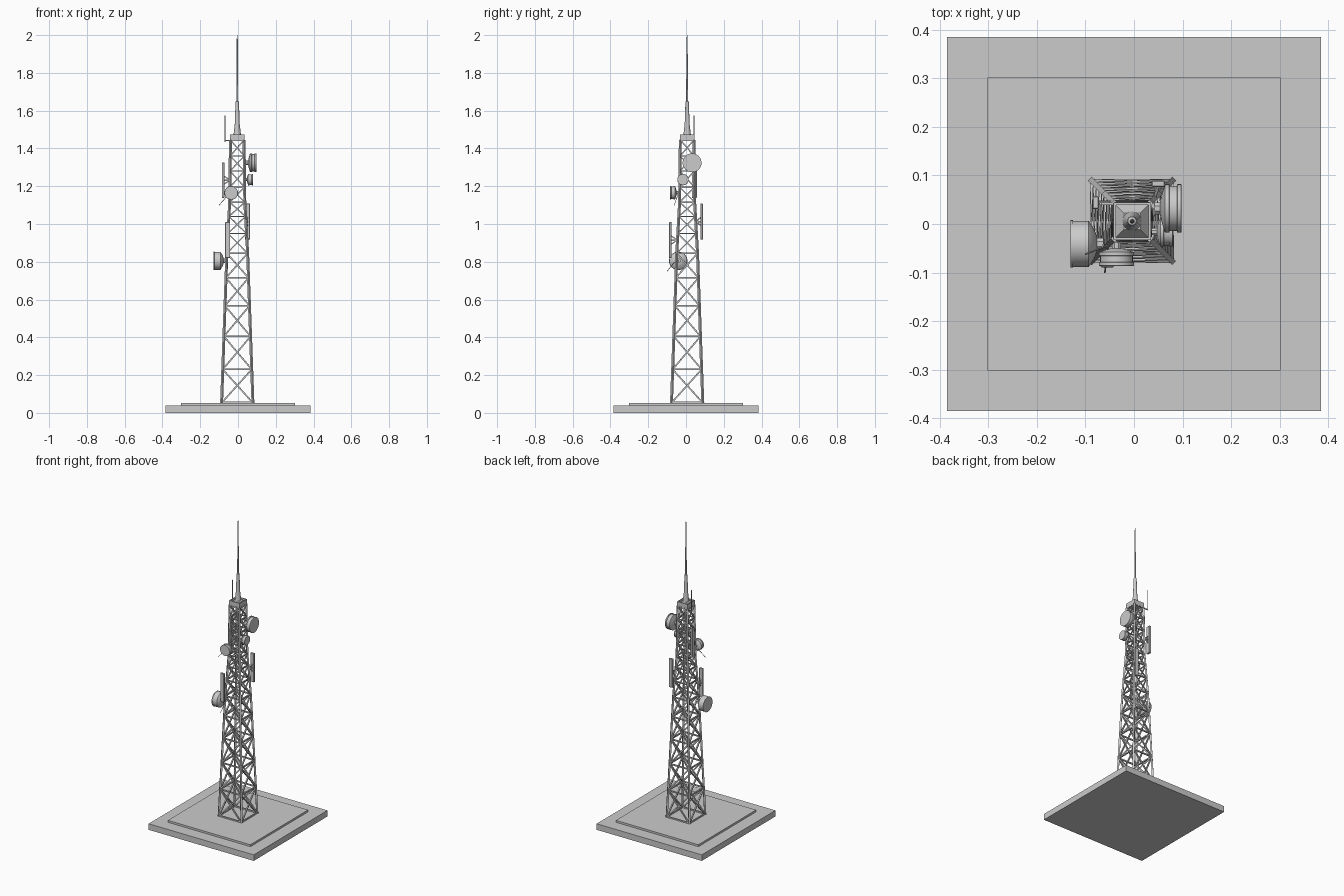
import bpy, bmesh, math
from mathutils import Vector, Matrix

if "Cube" in bpy.data.objects:
    bpy.data.objects.remove(bpy.data.objects["Cube"])

CX, CY = -0.004, 0.006   # tower axis
LEVELS = [0.053, 0.23, 0.405, 0.567, 0.715, 0.845, 0.95, 1.04, 1.115, 1.195, 1.28, 1.36, 1.445]


def finish(bm, name, smooth=False):
    bmesh.ops.recalc_face_normals(bm, faces=bm.faces)
    me = bpy.data.meshes.new(name)
    bm.to_mesh(me)
    bm.free()
    ob = bpy.data.objects.new(name, me)
    bpy.context.collection.objects.link(ob)
    if smooth:
        bpy.context.view_layer.objects.active = ob
        ob.select_set(True)
        bpy.ops.object.shade_smooth_by_angle()
        ob.select_set(False)
    return ob


def add_box(bm, center, size):
    m = Matrix.Translation(center) @ Matrix.Diagonal((*size, 1))
    bmesh.ops.create_cube(bm, size=1, matrix=m)


def add_beam(bm, a, b, w, sides=4):
    a, b = Vector(a), Vector(b)
    d = b - a
    m = (Matrix.Translation((a + b) / 2) @ d.to_track_quat('Z', 'Y').to_matrix().to_4x4()
         @ Matrix.Rotation(math.pi / sides, 4, 'Z'))
    r = w / 2 / math.cos(math.pi / sides)
    bmesh.ops.create_cone(bm, cap_ends=True, segments=sides, radius1=r, radius2=r,
                          depth=d.length, matrix=m)


def add_lathe(bm, profile, origin, axis, sides=32):
    # profile is a list of (radius, distance along axis)
    m = Matrix.Translation(origin) @ Vector(axis).to_track_quat('Z', 'Y').to_matrix().to_4x4()
    rings = []
    for r, t in profile:
        rings.append([bm.verts.new(m @ Vector((r * math.cos(k * math.tau / sides),
                                               r * math.sin(k * math.tau / sides), t)))
                      for k in range(sides)])
    for p, q in zip(rings, rings[1:]):
        for k in range(sides):
            j = (k + 1) % sides
            bm.faces.new((p[k], p[j], q[j], q[k]))
    bm.faces.new(rings[0][::-1])
    bm.faces.new(rings[-1])


def half(z):
    # half width of the tower at height z
    pts = [(0.05, 0.083), (0.845, 0.055), (1.115, 0.040), (1.45, 0.036)]
    for (z0, h0), (z1, h1) in zip(pts, pts[1:]):
        if z <= z1:
            return h0 + (h1 - h0) * (z - z0) / (z1 - z0)
    return pts[-1][1]


def corner(k, z):
    sx, sy = [(-1, -1), (1, -1), (1, 1), (-1, 1)][k % 4]
    return Vector((CX + sx * half(z), CY + sy * half(z), z))


# Stepped foundation
bm = bmesh.new()
add_box(bm, (0, 0, 0.02), (0.77, 0.77, 0.04))
finish(bm, "base_slab")
bm = bmesh.new()
add_box(bm, (0, 0, 0.0465), (0.604, 0.604, 0.013))
finish(bm, "upper_slab")

# Legs and lattice bracing
legs, braces = bmesh.new(), bmesh.new()
for k in range(4):
    for z0, z1 in zip(LEVELS, LEVELS[1:]):
        w = 0.008 if z0 < 0.8 else 0.0065
        add_beam(legs, corner(k, z0), corner(k, z1), 0.011)
        add_beam(braces, corner(k, z0), corner(k + 1, z1), w)
        add_beam(braces, corner(k + 1, z0), corner(k, z1), w)
        add_beam(braces, corner(k, z1), corner(k + 1, z1), w)
    add_beam(braces, corner(k, 0.057), corner(k + 1, 0.057), 0.008)
finish(legs, "tower_legs")
finish(braces, "lattice_braces")

# Top collar: four walls around a low pyramid roof
bm = bmesh.new()
for s in (-1, 1):
    add_box(bm, (CX + s * 0.036, CY, 1.457), (0.005, 0.077, 0.036))
    add_box(bm, (CX, CY + s * 0.036, 1.457), (0.067, 0.005, 0.036))
m = Matrix.Translation((CX, CY, 1.463)) @ Matrix.Rotation(math.pi / 4, 4, 'Z')
bmesh.ops.create_cone(bm, cap_ends=True, segments=4, radius1=0.049, radius2=0.024,
                      depth=0.024, matrix=m)
finish(bm, "top_collar")

# Tapered mast and spire
bm = bmesh.new()
add_lathe(bm, [(0.020, 1.47), (0.013, 1.53), (0.009, 1.648), (0.005, 1.65), (0.0045, 1.83),
               (0.0035, 1.835), (0.003, 1.975), (0.0015, 2.0)], (CX, CY, 0), (0, 0, 1), 16)
finish(bm, "mast", True)


def dish(name, back, axis, r, depth, grooved):
    # drum dish: back is the centre of its rear, axis the way it faces
    if grooved:
        prof = [(0.3, 0), (0.6, 0.08), (0.95, 0.2), (1, 0.22), (1, 0.42), (0.93, 0.44),
                (0.93, 0.78), (1, 0.8), (1, 0.97), (0.96, 1)]
    else:
        prof = [(0.3, 0), (0.6, 0.1), (0.92, 0.28), (0.97, 0.32), (0.97, 0.9), (1, 0.91), (1, 1)]
    back, axis = Vector(back), Vector(axis)
    bm = bmesh.new()
    add_lathe(bm, [(a * r, t * depth) for a, t in prof], back, axis)
    finish(bm, name, True)
    # arm back to the nearest leg, with a clamp behind the drum
    bm = bmesh.new()
    leg = min((corner(k, back.z) for k in range(4)), key=lambda c: (c - back).length)
    add_beam(bm, back + axis * 0.004, back - axis * 0.012, r * 0.5, 8)
    add_beam(bm, back - axis * 0.008, leg, 0.009)
    finish(bm, name + "_arm")


dish("large_dish", (-0.076, -0.041, 0.805), (-1, 0, 0), 0.049, 0.055, False)
dish("upper_dish", (0.054, 0.032, 1.324), (1, 0, 0), 0.050, 0.044, True)
dish("small_dish", (0.047, -0.016, 1.235), (1, 0, 0), 0.030, 0.033, True)
dish("front_dish", (-0.036, -0.050, 1.165), (0, -1, 0), 0.036, 0.036, True)


def panel(name, center, axis, height):
    # flat sector antenna with a pole, standing off from the tower
    c, axis = Vector(center), Vector(axis)
    size = (0.013, 0.027, height) if axis.x else (0.027, 0.013, height)
    bm = bmesh.new()
    add_box(bm, c, size)
    bmesh.ops.bevel(bm, geom=[e for e in bm.edges], offset=0.002, segments=1, affect='EDGES')
    finish(bm, name)
    bm = bmesh.new()
    leg = min((corner(k, c.z) for k in range(4)), key=lambda p: (p - c).length)
    for s in (-1, 1):
        add_beam(bm, c + Vector((0, 0, s * 0.022)) - axis * 0.004, leg, 0.006)
    add_beam(bm, c, leg, 0.008)
    finish(bm, name + "_bracket")


panel("left_panel", (-0.079, 0.044, 1.232), (-1, 0, 0), 0.188)
panel("back_panel", (0.050, 0.083, 1.013), (0, 1, 0), 0.190)
panel("front_panel", (-0.055, -0.083, 0.915), (0, -1, 0), 0.190)

# Whip antenna on a side arm
bm = bmesh.new()
add_beam(bm, (-0.069, 0.042, 1.435), (-0.069, 0.042, 1.575), 0.005, 8)
add_beam(bm, (-0.071, 0.042, 1.441), (-0.038, 0.042, 1.441), 0.005)
finish(bm, "whip_antenna")

# Thin stay rods behind the dishes
bm = bmesh.new()
add_beam(bm, (-0.056, -0.045, 1.15), (-0.100, -0.062, 1.10), 0.003, 6)
add_beam(bm, (-0.055, -0.060, 0.80), (-0.060, -0.100, 0.75), 0.003, 6)
finish(bm, "stay_rods")
